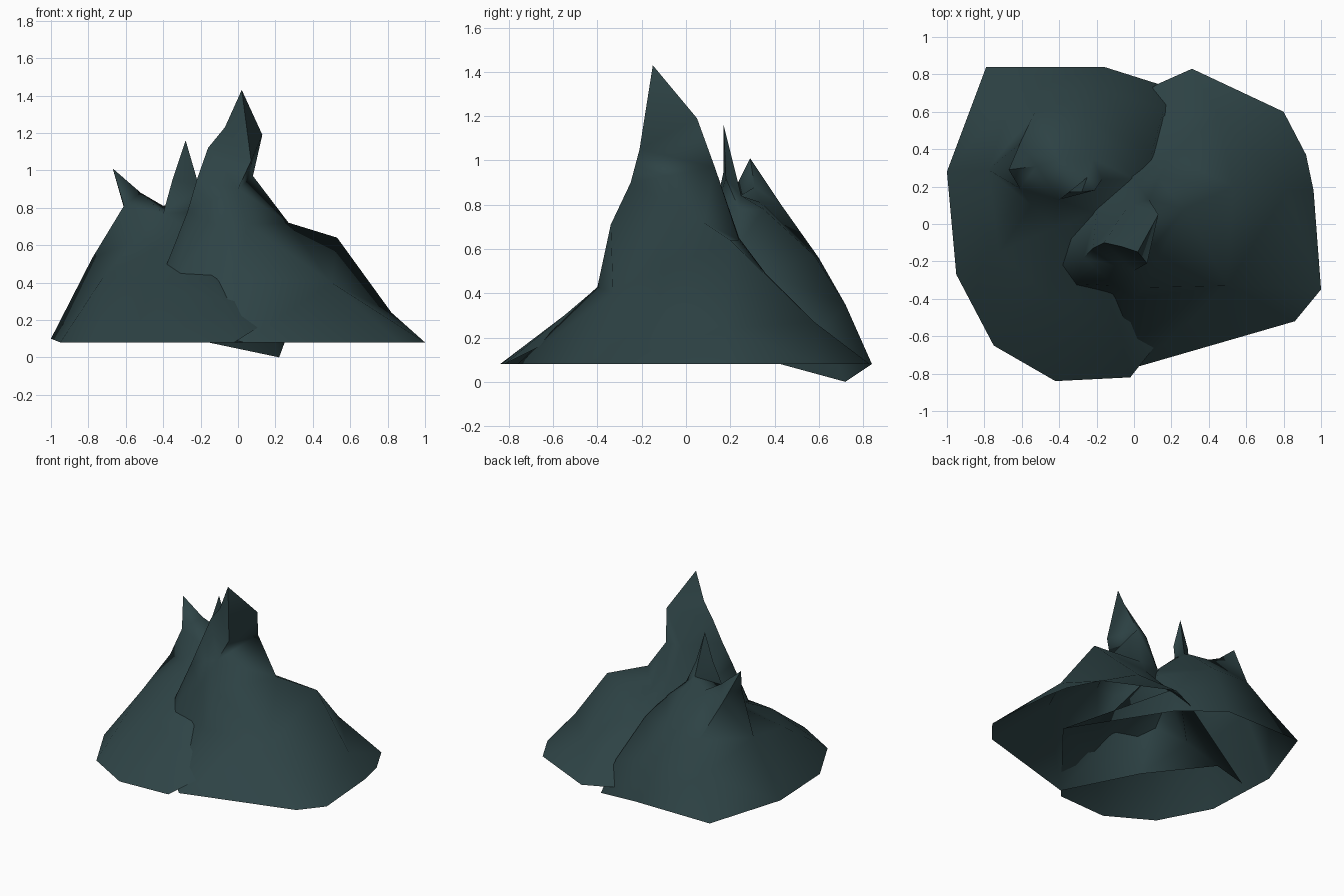
import bpy
import bmesh
import math
from mathutils import Vector
from mathutils.geometry import delaunay_2d_cdt

default_cube = bpy.data.objects.get("Cube")
if default_cube:
    bpy.data.objects.remove(default_cube, do_unlink=True)


def make_material(name, colour):
    material = bpy.data.materials.new(name)
    material.use_nodes = True
    material.diffuse_color = colour
    shader = next(n for n in material.node_tree.nodes if n.type == "BSDF_PRINCIPLED")
    shader.inputs["Base Color"].default_value = colour
    shader.inputs["Roughness"].default_value = 0.9
    return material


rock = make_material("dark slate green rock", (0.027, 0.056, 0.06, 1))


def make_hill(name, foot, summits):
    """Drape an open shell over a foot outline and its summit points (hundredths)."""
    points = [Vector(p) / 100 for p in foot + summits]
    count = len(foot)
    rim = [(i, (i + 1) % count) for i in range(count)]
    flat, _, faces, origins, _, _ = delaunay_2d_cdt(
        [p.to_2d() for p in points], rim, [], 1, 0.0001)

    bm = bmesh.new()
    verts = [bm.verts.new((p.x, p.y, points[source[0]].z))
             for p, source in zip(flat, origins)]
    for face in faces:
        bm.faces.new([verts[i] for i in face])

    # Flip long edges so that ridges run along the surface
    bmesh.ops.beautify_fill(bm, faces=bm.faces[:], edges=[
        e for e in bm.edges if not e.is_boundary and e.calc_face_angle(0) < 0.3])
    mesh = bpy.data.meshes.new(name)
    bm.to_mesh(mesh)
    bm.free()

    hill = bpy.data.objects.new(name, mesh)
    bpy.context.collection.objects.link(hill)
    mesh.materials.append(rock)
    bpy.ops.object.select_all(action="DESELECT")
    hill.select_set(True)
    bpy.context.view_layer.objects.active = hill
    bpy.ops.object.shade_smooth_by_angle(angle=math.radians(70))
    return hill


# Twin-peaked hill: its far side runs beneath the tall hill
make_hill(
    "twin_peak_hill",
    foot=[(-42, -84, 8), (-2, -82, 8), (33, -38, 30), (22, 72, 0),
          (-16, 84, 8), (-79, 84, 8), (-100, 28, 10), (-95, -27, 8), (-75, -65, 8)],
    summits=[
        # broad peak with its ridges and shoulders
        (-67, 29, 101), (-78, 29, 53), (-61, 43, 80), (-53, 60, 56), (-61, 19, 81),
        (-55, 10, 62), (-52, 31, 88), (-40, 34, 81), (-72, -15, 43), (-25, 58, 57),
        (-18, 72, 35), (-64, 70, 35),
        # narrow spire and the hollow around it
        (-28, 17, 116), (-35, 17, 95), (-40, 13, 77), (-42, -2, 60), (-25, 25, 84),
        (-22, 35, 78), (-21, 18, 92), (-17, 24, 78), (-22, 6, 66),
        # front and inner flanks
        (-45, -40, 40), (-13, -42, 41), (-8, -55, 30), (0, 24, 62), (9, 36, 49),
        (16, 62, 24), (10, -20, 38)])

# Tall hill: its near side runs beneath the twin-peaked hill
make_hill(
    "tall_hill",
    foot=[(3, -76, 8), (86, -52, 8), (100, -35, 8), (96, 18, 8), (92, 37, 8),
          (80, 60, 8), (31, 83, 8), (13, 75, 8), (-88, 13, 8), (-72, 5, 20),
          (-38, -38, 20)],
    summits=[
        # summit and its stepped ridge
        (2, -15, 143), (13, 5, 119), (-7, -12, 123), (-16, -10, 112), (-22, -13, 95),
        (-27, -18, 78), (-38, -22, 50), (0, -25, 90), (7, -21, 105),
        # steep front wall
        (-30, -32, 47), (-10, -33, 70), (5, -34, 71), (-13, -37, 42), (0, -40, 43),
        (50, -33, 40),
        # rear ridge of the summit
        (8, 13, 97), (-3, 10, 96), (13, 24, 64), (0, 24, 65),
        # side shoulder
        (27, 8, 72), (53, 20, 64), (45, 58, 27), (82, 18, 24),
        # back and inner flanks
        (20, 36, 49), (22, 58, 27), (-20, 7, 67), (-34, -7, 56), (-48, 0, 32),
        (-10, 40, 28)])
